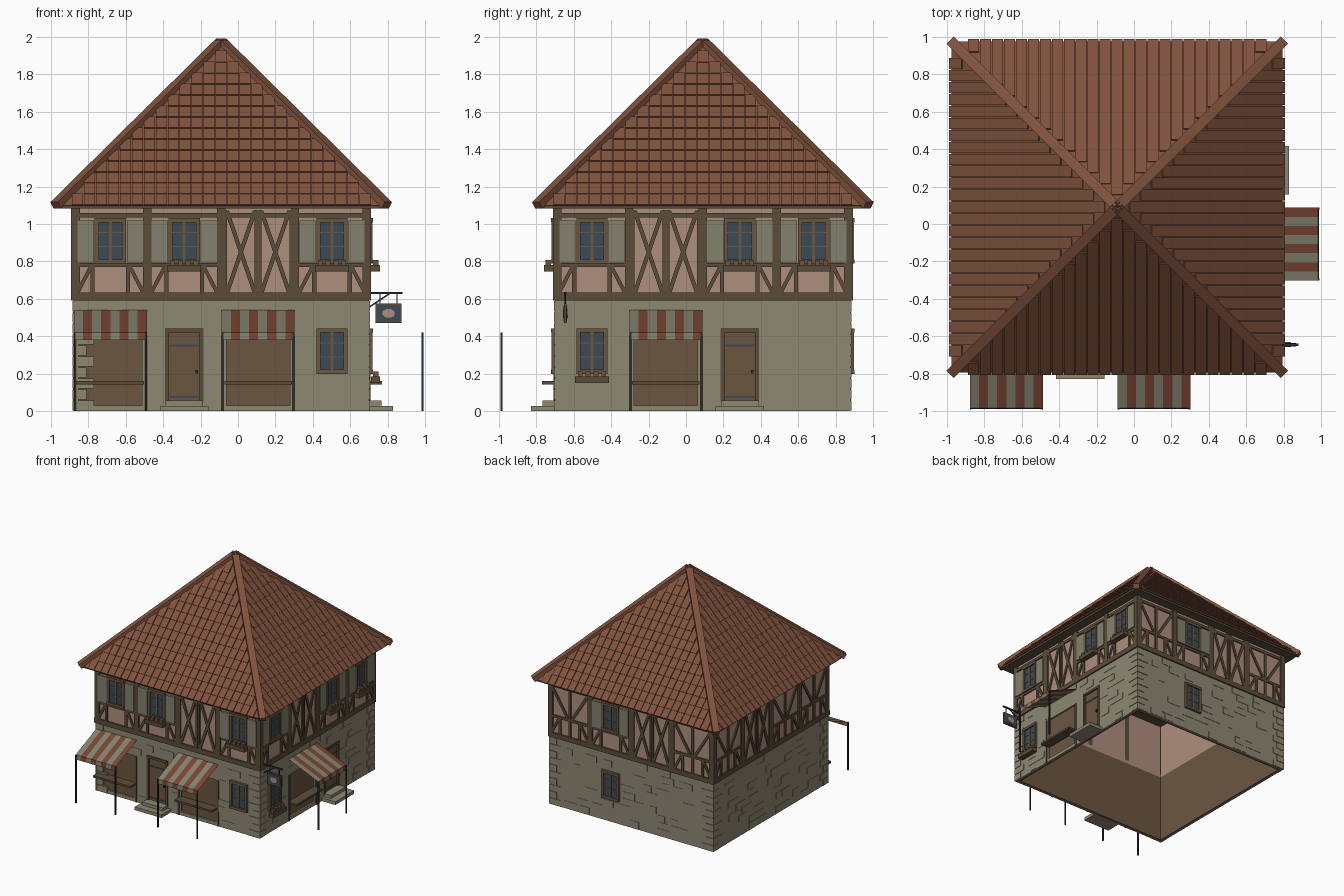
import bpy, bmesh, math, random
from mathutils import Matrix, Vector

if "Cube" in bpy.data.objects:
    bpy.data.objects.remove(bpy.data.objects["Cube"])
random.seed(4)

COLOURS = {
    "stone": (0.27, 0.246, 0.171), "plaster": (0.43, 0.275, 0.208),
    "roof_tile": (0.22, 0.086, 0.048), "timber": (0.105, 0.073, 0.042),
    "brown_wood": (0.15, 0.092, 0.053), "awning_red": (0.19, 0.06, 0.031),
    "pale_paint": (0.23, 0.222, 0.155), "glass": (0.043, 0.069, 0.092),
    "dark_metal": (0.024, 0.026, 0.03),
}
MATS = {}
for name, rgb in COLOURS.items():
    m = bpy.data.materials.new(name)
    m.use_nodes = True
    m.diffuse_color = (*rgb, 1)
    m.node_tree.nodes["Principled BSDF"].inputs["Base Color"].default_value = (*rgb, 1)
    MATS[name] = m

HALF = 0.79                      # half the house width
CENTRE = Matrix.Translation((-0.09, 0.09, 0))
BAYS = [-0.5925, -0.1975, 0.1975, 0.5925]
parts = {}                       # part name -> (bmesh, material)


def mesh(part, mat):
    return parts.setdefault(part, (bmesh.new(), mat))[0]


def turn(k):
    return CENTRE @ Matrix.Rotation(k * math.pi / 2, 4, 'Z')


def facade(k):
    """Local frame of wall k (front, right, back, left): x along, -y outward."""
    return turn(k) @ Matrix.Translation((0, -HALF, 0))


def block(part, mat, frame, centre, size, rot=Matrix()):
    mtx = frame @ Matrix.Translation(centre) @ rot @ Matrix.Diagonal((*size, 1))
    bmesh.ops.create_cube(mesh(part, mat), size=1, matrix=mtx)


def box(part, mat, k, u, z, d):
    """Box on wall k from ranges along, up and outward."""
    block(part, mat, facade(k), ((u[0] + u[1]) / 2, -(d[0] + d[1]) / 2, (z[0] + z[1]) / 2),
          (u[1] - u[0], d[1] - d[0], z[1] - z[0]))


def brace(part, mat, k, p, q, w, d=(-0.01, 0.01)):
    """Slanted beam in the plane of wall k."""
    du, dz = q[0] - p[0], q[1] - p[1]
    block(part, mat, facade(k), ((p[0] + q[0]) / 2, -(d[0] + d[1]) / 2, (p[1] + q[1]) / 2),
          (math.hypot(du, dz), d[1] - d[0], w), Matrix.Rotation(-math.atan2(dz, du), 4, 'Y'))


def rod(part, mat, frame, p, q, w, h):
    p, q = Vector(p), Vector(q)
    rot = (q - p).to_track_quat('Z', 'Y').to_matrix().to_4x4()
    block(part, mat, frame, (p + q) / 2, (w, h, (q - p).length), rot)


def window(k, u, z0, z1):
    box("window_glass", "glass", k, (u - 0.075, u + 0.075), (z0, z1), (-0.02, 0.008))
    for s in (-1, 1):
        e = u + s * 0.073
        box("window_frame", "brown_wood", k, (e - 0.011, e + 0.011), (z0, z1), (-0.02, 0.018))
    for z in (z0, z1):
        box("window_frame", "brown_wood", k, (u - 0.084, u + 0.084), (z - 0.011, z + 0.011), (-0.02, 0.022))
    box("window_frame", "brown_wood", k, (u - 0.008, u + 0.008), (z0, z1), (0, 0.014))
    for t in (0.36, 0.7):
        z = z0 + t * (z1 - z0)
        box("window_bars", "brown_wood", k, (u - 0.07, u + 0.07), (z - 0.003, z + 0.003), (0, 0.011))


def flower_box(k, u, z):
    box("flower_box", "timber", k, (u - 0.09, u + 0.09), (z, z + 0.035), (0.012, 0.06))
    for i in range(4):
        c = u - 0.063 + i * 0.042
        box("flower_pots", "brown_wood", k, (c - 0.013, c + 0.013), (z + 0.03, z + 0.062), (0.022, 0.05))


def door(k, u):
    box("door_panel", "brown_wood", k, (u - 0.085, u + 0.085), (0.055, 0.425), (-0.02, -0.004))
    for s in (-1, 1):
        e = u + s * 0.092
        box("door_frame", "timber", k, (e - 0.011, e + 0.011), (0.05, 0.44), (-0.02, 0.008))
    box("door_frame", "timber", k, (u - 0.1, u + 0.1), (0.42, 0.44), (-0.02, 0.01))
    for z in (0.075, 0.35):
        box("door_hinges", "glass", k, (u - 0.08, u + 0.08), (z - 0.006, z + 0.006), (-0.01, 0))
    box("door_knob", "dark_metal", k, (u + 0.06, u + 0.074), (0.2, 0.22), (-0.01, 0.012))
    box("door_step", "stone", k, (u - 0.13, u + 0.13), (0, 0.028), (-0.01, 0.13))
    box("door_step", "stone", k, (u - 0.1, u + 0.1), (0.028, 0.055), (-0.01, 0.068))


def shop(k, u):
    """Open counter with a striped awning on two poles."""
    box("shop_counter", "timber", k, (u - 0.18, u + 0.18), (0.143, 0.16), (-0.02, 0.07))
    profile = [(0, 0.54), (0.285, 0.42), (0.288, 0.38)]
    for i in range(8):
        mat = "awning_red" if i % 2 else "pale_paint"
        bm = mesh("awning_stripes_" + mat, mat)
        a = u - 0.195 + i * 0.39 / 8
        for (d0, z0), (d1, z1) in zip(profile, profile[1:]):
            pts = [(a, d1, z1), (a + 0.39 / 8, d1, z1), (a + 0.39 / 8, d0, z0), (a, d0, z0)]
            bm.faces.new([bm.verts.new(facade(k) @ Vector((x, -d, z))) for x, d, z in pts])
    for s in (-1, 1):
        e = u + s * 0.19
        box("awning_pole", "dark_metal", k, (e - 0.005, e + 0.005), (0, 0.42), (0.282, 0.293))
        box("shop_post", "timber", k, (e - 0.008, e + 0.008), (0, 0.4), (-0.02, 0.006))


def stone_wall(k, openings):
    """Stone skin with openings, raised stones and corner quoins."""
    u = -HALF
    for a, b, z0, z1 in sorted(openings):
        box("stone_wall", "stone", k, (u, a), (0, 0.6), (-0.015, 0))
        if z0 > 0:
            box("stone_wall", "stone", k, (a, b), (0, z0), (-0.015, 0))
        box("stone_wall", "stone", k, (a, b), (z1, 0.6), (-0.015, 0))
        u = b
    box("stone_wall", "stone", k, (u, HALF), (0, 0.6), (-0.015, 0))
    for row in range(10):
        for n in range(5):
            a, z = random.uniform(-0.66, 0.52), 0.01 + row * 0.058
            b = a + random.uniform(0.06, 0.14)
            if all(b < o[0] or a > o[1] or z + 0.055 < o[2] or z > o[3] for o in openings):
                box("raised_stones", "stone", k, (a, b), (z, z + 0.055), (-0.01, 0.003))
    for i in range(10):
        w = (0.11, 0.07)[(i + k) % 2]
        for a, b in ((-HALF - 0.004, -HALF + w), (HALF - w, HALF + 0.004)):
            box("corner_stones", "stone", k, (a, b), (i * 0.059 + 0.002, i * 0.059 + 0.056), (-0.01, 0.005))


def timber_bay(k, u, kind):
    def t(p, q, w=0.022):
        brace("timber_frame", "timber", k, (u + p[0], p[1]), (u + q[0], q[1]), w)
    if kind == "X":                                   # two tall crosses
        for c in (-0.092, 0.092):
            t((c - 0.075, 0.63), (c + 0.075, 1.07))
            t((c + 0.075, 0.63), (c - 0.075, 1.07))
        for p in (-0.011, 0.011, -0.175, 0.175):
            t((p, 0.63), (p, 1.075), 0.016)
        return
    t((-0.19, 0.78), (0.19, 0.78))                    # middle rail and lower braces
    for s in (-1, 1):
        t((s * 0.095, 0.63), (s * 0.095, 0.78))
        t((s * 0.175, 0.635), (s * 0.105, 0.77), 0.02)
        if kind == "B":
            t((s * 0.175, 1.04), (s * 0.02, 0.79))
        else:
            box("shutter", "pale_paint", k, sorted((u + s * 0.088, u + s * 0.175)), (0.795, 1.02), (0, 0.017))
    if kind == "B":
        t((0, 0.63), (0, 1.04))
    else:
        window(k, u, 0.8, 1.02)
        if kind == "F":
            flower_box(k, u, 0.745)


# Four walls: plain shells, stone skin, timber framing
shop_hole = lambda u: (u - 0.17, u + 0.17, 0.03, 0.4)
door_hole = lambda u: (u - 0.1, u + 0.1, 0.0, 0.44)
win_hole = lambda u: (u - 0.075, u + 0.075, 0.205, 0.435)
holes = [
    [shop_hole(BAYS[0]), door_hole(BAYS[1]), shop_hole(BAYS[2]), win_hole(BAYS[3])],
    [win_hole(BAYS[0]), shop_hole(BAYS[1]), door_hole(BAYS[2])],
    [win_hole(BAYS[1])], []]
for k, kinds in enumerate(("WFXF", "WXFF", "BWXB", "BXBB")):
    box("ground_floor_shell", "brown_wood", k, (-0.775, 0.775), (0, 0.6), (-0.03, -0.015))
    box("plaster_wall", "plaster", k, (-HALF, HALF), (0.6, 1.09), (-0.03, 0))
    stone_wall(k, holes[k])
    box("sill_beam", "timber", k, (-0.8, 0.8), (0.592, 0.635), (-0.02, 0.012))
    box("top_beam", "timber", k, (-0.8, 0.8), (1.035, 1.06), (-0.02, 0.01))
    for i in range(5):
        p = max(-0.777, min(0.777, -HALF + i * 0.395))
        box("main_posts", "timber", k, (p - 0.022, p + 0.022), (0.63, 1.085), (-0.03, 0.012))
    for u, kind in zip(BAYS, kinds):
        timber_bay(k, u, kind)

# Ground floor shops, doors and windows
for k, u in ((0, BAYS[0]), (0, BAYS[2]), (1, BAYS[1])):
    shop(k, u)
door(0, BAYS[1])
door(1, BAYS[2])
for k, u in ((0, BAYS[3]), (1, BAYS[0]), (2, BAYS[1])):
    window(k, u, 0.21, 0.43)
flower_box(1, BAYS[0], 0.15)

# Hanging sign on the right wall
SIGN = -0.735
box("sign_bracket", "dark_metal", 1, (SIGN - 0.006, SIGN + 0.006), (0.625, 0.636), (0, 0.18))
rod("sign_bracket", "dark_metal", facade(1), (SIGN, 0, 0.555), (SIGN, -0.11, 0.628), 0.008, 0.008)
for d in (0.06, 0.15):
    box("sign_hanger", "dark_metal", 1, (SIGN - 0.003, SIGN + 0.003), (0.57, 0.63), (d - 0.003, d + 0.003))
box("sign_rim", "timber", 1, (SIGN - 0.007, SIGN + 0.007), (0.47, 0.575), (0.035, 0.175))
box("sign_board", "glass", 1, (SIGN - 0.01, SIGN + 0.01), (0.48, 0.565), (0.045, 0.165))
bmesh.ops.create_cone(
    mesh("sign_plaque", "plaster"), cap_ends=True, segments=16, radius1=1, radius2=1, depth=1,
    matrix=facade(1) @ Matrix.Translation((SIGN, -0.105, 0.522))
    @ Matrix.Rotation(math.pi / 2, 4, 'Y') @ Matrix.Diagonal((0.024, 0.034, 0.026, 1)))

# Pyramid roof with eave board, rows of tiles and hip ridges
R = 0.885
bmesh.ops.create_cone(mesh("roof_body", "roof_tile"), cap_ends=True, segments=4, radius1=R * math.sqrt(2),
                      radius2=0, depth=R, matrix=CENTRE @ Matrix.Translation((0, 0, 1.1 + R / 2))
                      @ Matrix.Rotation(math.pi / 4, 4, 'Z'))
block("eave_board", "timber", CENTRE, (0, 0, 1.092), (R * 2 - 0.02, R * 2 - 0.02, 0.016))
ROW, TILE = 0.083, 0.064
for k in range(4):
    slope = turn(k) @ Matrix.Translation((0, -R, 1.1)) @ Matrix.Rotation(math.pi / 4, 4, 'X')
    for r in range(14):
        limit = R - (r + 1) * ROW / math.sqrt(2)
        n = int(limit / TILE + 0.5)
        for i in range(-n, n + 1):
            if abs(i) * TILE < limit:
                block("roof_tiles", "roof_tile", slope, (i * TILE, (r + 0.5) * ROW - 0.004, 0.004),
                      (TILE - 0.005, ROW + 0.006, 0.012), Matrix.Rotation(-0.06, 4, 'X'))
    rod("hip_ridge", "roof_tile", turn(k), (-R, -R, 1.1), (0, 0, 1.974), 0.055, 0.042)

# Turn every gathered part into an object
for part, (bm, mat) in parts.items():
    me = bpy.data.meshes.new(part)
    bm.to_mesh(me)
    bm.free()
    me.materials.append(MATS[mat])
    bpy.context.scene.collection.objects.link(bpy.data.objects.new(part, me))
